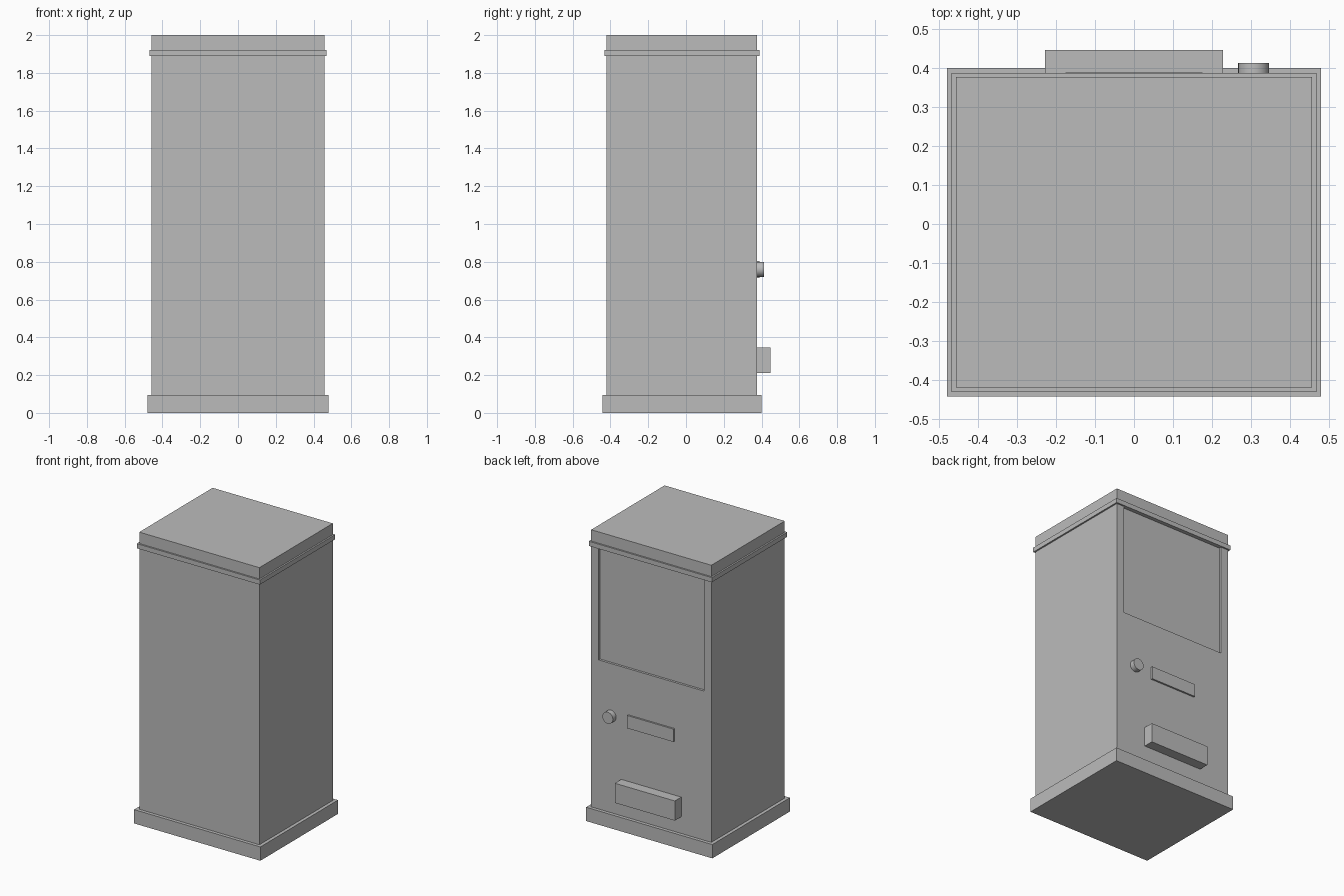
import bpy
import math

if "Cube" in bpy.data.objects:
    bpy.data.objects.remove(bpy.data.objects["Cube"], do_unlink=True)

grey = bpy.data.materials.new("plain grey")
grey.use_nodes = True
colour = (0.5, 0.5, 0.5, 1)
grey.diffuse_color = colour
grey.node_tree.nodes["Principled BSDF"].inputs["Base Color"].default_value = colour


def box(name, x, y, z):
    """Box spanning the given (low, high) ranges."""
    spans = (x, y, z)
    bpy.ops.mesh.primitive_cube_add(size=1, location=[(a + b) / 2 for a, b in spans])
    ob = bpy.context.object
    ob.name = name
    ob.scale = [b - a for a, b in spans]
    bpy.ops.object.transform_apply(location=False, rotation=False, scale=True)
    ob.data.materials.append(grey)
    return ob


W, FRONT, BACK = 0.457, -0.42, 0.377


def rim(name, lip, z):
    """Box that stands out from the cabinet by a lip on all four sides."""
    return box(name, (-W - lip, W + lip), (FRONT - lip, BACK + lip), z)


# Cabinet with a shallow recessed display panel on the service side
cabinet = box("cabinet", (-W, W), (FRONT, BACK), (0.04, 2.0))
cutter = box("panel_cutter", (-0.4, 0.4), (BACK - 0.016, BACK + 0.1), (1.12, 1.895))
cutter.hide_render = True
recess = cabinet.modifiers.new("recess", "BOOLEAN")
recess.operation = "DIFFERENCE"
recess.solver = "EXACT"
recess.object = cutter
bpy.context.view_layer.objects.active = cabinet
bpy.ops.object.modifier_apply(modifier=recess.name)
bpy.data.objects.remove(cutter, do_unlink=True)

# Plinth and upper trim band
rim("plinth", 0.023, (0, 0.095))
rim("trim_band", 0.011, (1.89, 1.922))

# Plate and dispensing tray
box("slot_plate", (-0.176, 0.176), (BACK - 0.01, BACK + 0.012), (0.715, 0.803))
box("dispensing_tray", (-0.228, 0.228), (BACK - 0.01, 0.447), (0.21, 0.345))

# Round knob
bpy.ops.mesh.primitive_cylinder_add(vertices=24, radius=0.04, depth=0.046,
                                    location=(0.307, 0.39, 0.76),
                                    rotation=(math.pi / 2, 0, 0))
knob = bpy.context.object
knob.name = "knob"
knob.data.materials.append(grey)
bpy.ops.object.shade_smooth_by_angle(angle=math.radians(40))
